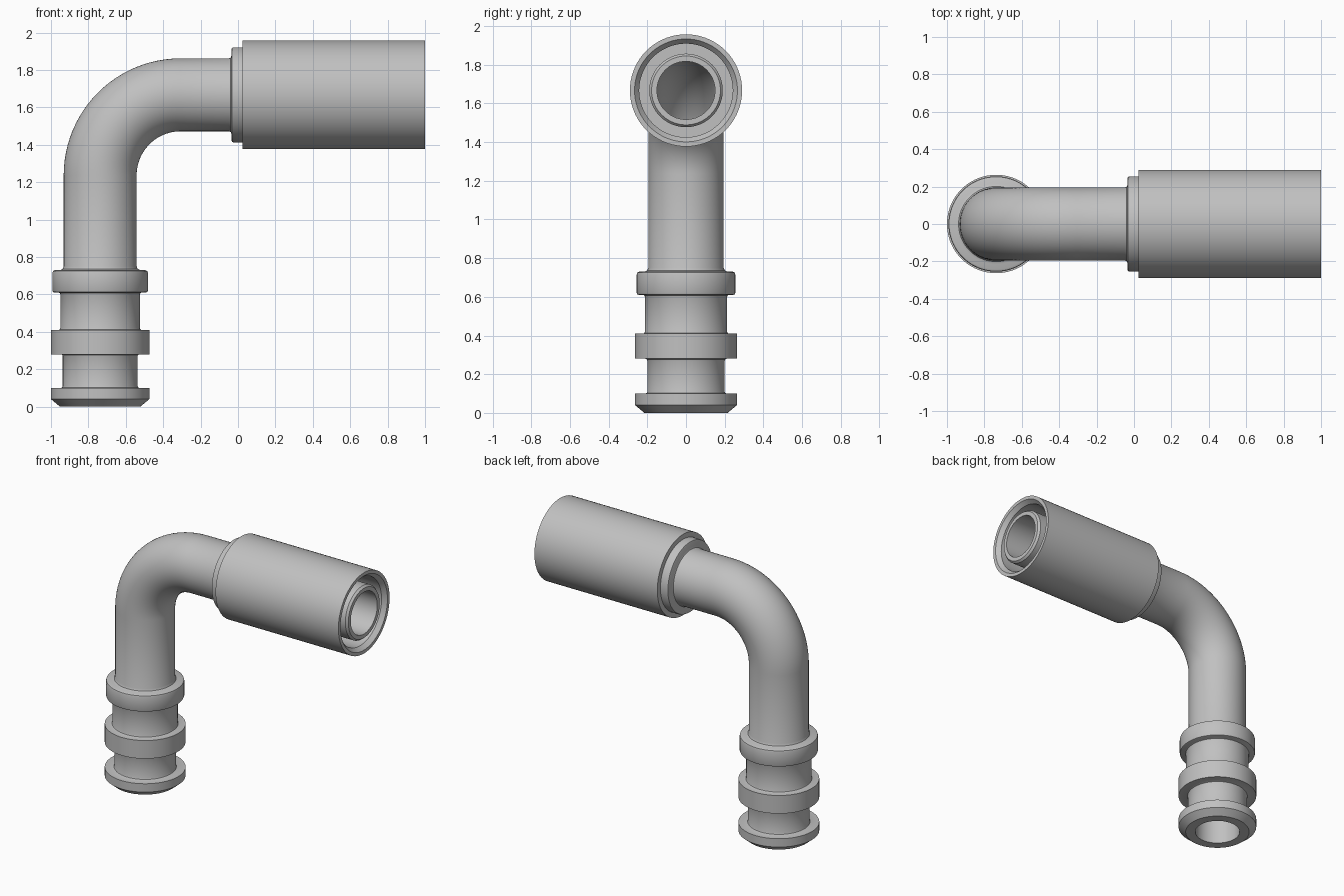
import bpy, bmesh
from math import pi, sin, cos
from mathutils import Vector

if "Cube" in bpy.data.objects:
    bpy.data.objects.remove(bpy.data.objects["Cube"])

SEGMENTS = 72
AXIS_X, AXIS_Z, BEND_R = -0.737, 1.667, 0.43
BEND_START = AXIS_Z - BEND_R
BEND_END = BEND_START + BEND_R * pi / 2

metal = bpy.data.materials.new("grey metal")
metal.use_nodes = True
GREY = (0.53, 0.53, 0.53, 1)
metal.diffuse_color = GREY
metal.node_tree.nodes["Principled BSDF"].inputs["Base Color"].default_value = GREY


def along(x):
    """Path distance of a point at x on the horizontal leg."""
    return BEND_END + x - (AXIS_X + BEND_R)


def frame(s):
    """Centre and outward direction on the path: up, round the bend, then along +x."""
    a = min(max((s - BEND_START) / BEND_R, 0), pi / 2)
    centre = Vector((AXIS_X + BEND_R * (1 - cos(a)), 0, BEND_START + BEND_R * sin(a)))
    centre += Vector((sin(a), 0, cos(a))) * (min(s - BEND_START, 0) + max(s - BEND_END, 0))
    return centre, Vector((-cos(a), 0, sin(a)))


def swept_part(name, profile):
    """Revolve a closed (distance, radius) profile about the path."""
    bm = bmesh.new()
    rings = []
    for s, r in profile:
        centre, out = frame(s)
        angles = [2 * pi * i / SEGMENTS for i in range(SEGMENTS)]
        rings.append([bm.verts.new(centre + r * (out * cos(t) + Vector((0, sin(t), 0))))
                      for t in angles])
    for a, b in zip(rings, rings[1:] + rings[:1]):
        for i in range(SEGMENTS):
            j = (i + 1) % SEGMENTS
            bm.faces.new((a[i], a[j], b[j], b[i]))
    bmesh.ops.recalc_face_normals(bm, faces=bm.faces)
    mesh = bpy.data.meshes.new(name)
    bm.to_mesh(mesh)
    bm.free()
    mesh.materials.append(metal)
    obj = bpy.data.objects.new(name, mesh)
    bpy.context.collection.objects.link(obj)
    bpy.ops.object.select_all(action="DESELECT")
    obj.select_set(True)
    bpy.context.view_layer.objects.active = obj
    bpy.ops.object.shade_smooth_by_angle(angle=pi / 6)
    return obj


bend = [BEND_START + (BEND_END - BEND_START) * i / 24 for i in range(25)]

# Plug end: chamfered tip, middle ring and rounded upper ring
plug = [(0, 0.15), (0, 0.215), (0.04, 0.263), (0.10, 0.263), (0.10, 0.21),
        (0.103, 0.203), (0.11, 0.2), (0.27, 0.2), (0.277, 0.203), (0.28, 0.21),
        (0.28, 0.263), (0.41, 0.263), (0.41, 0.222), (0.413, 0.215), (0.42, 0.212),
        (0.60, 0.212), (0.607, 0.215), (0.61, 0.222), (0.61, 0.245), (0.613, 0.252),
        (0.62, 0.255), (0.715, 0.255), (0.725, 0.252), (0.73, 0.242), (0.73, 0.215),
        (0.736, 0.201), (0.75, 0.195)]

# Collar, then the nipple inside the sleeve
nipple = [(-0.05, 0.195), (-0.039, 0.199), (-0.035, 0.21), (-0.035, 0.244),
          (-0.032, 0.251), (-0.025, 0.254), (0.06, 0.254), (0.06, 0.19),
          (0.985, 0.19), (1.0, 0.178), (1.0, 0.15)]

# One hollow body: outer skin forward, bore back
swept_part("bent_pipe", plug + [(s, 0.195) for s in bend]
           + [(along(x), r) for x, r in nipple]
           + [(s, 0.15) for s in reversed(bend)])

# Crimp sleeve, open at the far end
sleeve = [(0.025, 0.24), (0.025, 0.29), (1.0, 0.29), (1.0, 0.266),
          (0.97, 0.242), (0.07, 0.242), (0.07, 0.19), (0.025, 0.19)]
swept_part("crimp_sleeve", [(along(x), r) for x, r in sleeve])
